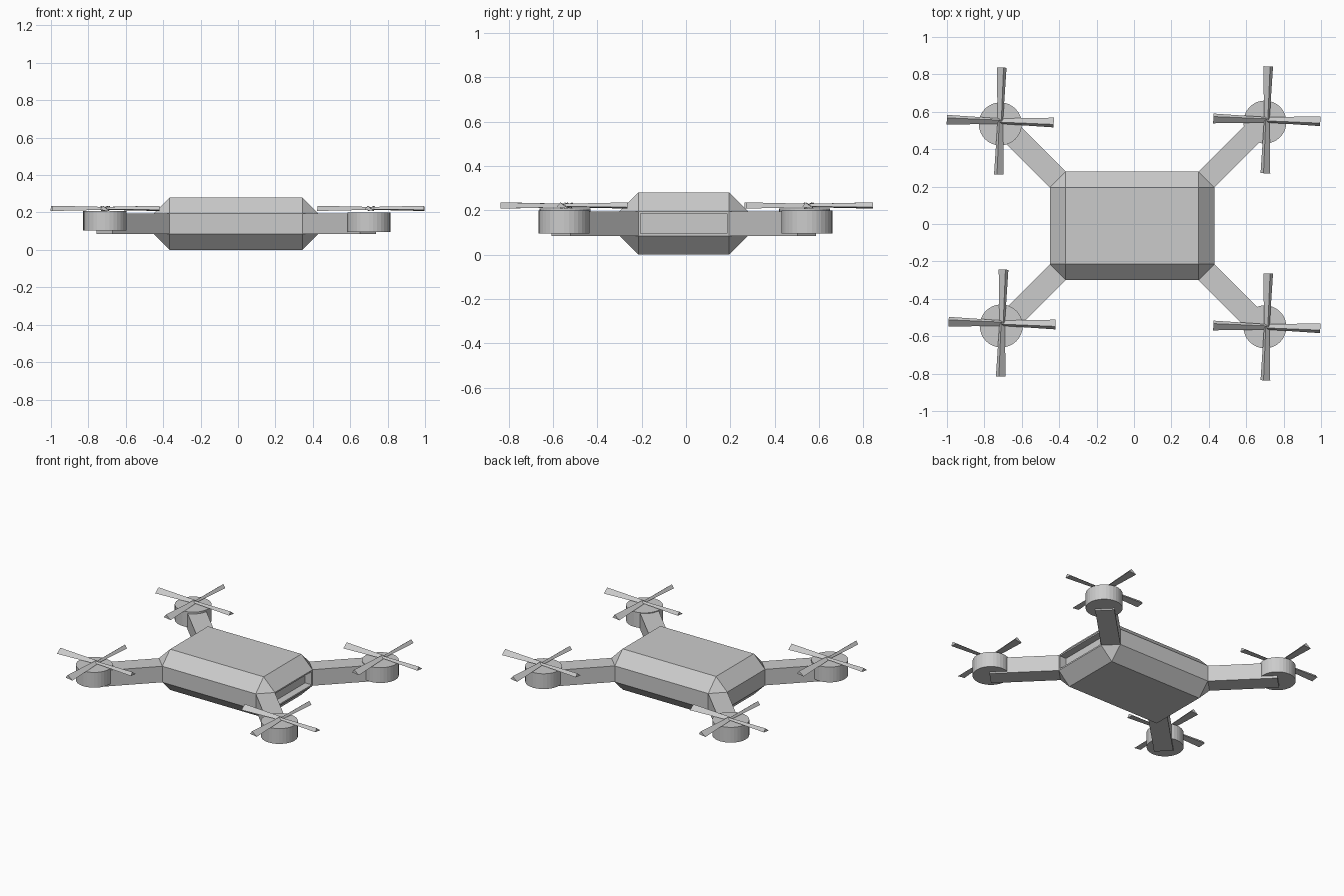
import bpy, bmesh, math
from mathutils import Vector, Matrix

if "Cube" in bpy.data.objects:
    bpy.data.objects.remove(bpy.data.objects["Cube"])


def make_object(name, bm):
    bmesh.ops.recalc_face_normals(bm, faces=bm.faces)
    mesh = bpy.data.meshes.new(name)
    bm.to_mesh(mesh)
    bm.free()
    obj = bpy.data.objects.new(name, mesh)
    bpy.context.collection.objects.link(obj)
    return obj


CX, CY = -0.01, -0.01          # body centre
HX, HY, H = 0.44, 0.29, 0.28   # half width, half depth, height
CH = 0.085                     # chamfer

# Chamfered body with a recessed slot on the right side
bm = bmesh.new()
bmesh.ops.create_cube(bm, size=1, matrix=Matrix.Translation((CX, CY, H / 2))
                      @ Matrix.Diagonal((2 * HX, 2 * HY, H, 1)))
bmesh.ops.bevel(bm, geom=bm.edges[:], offset=CH, segments=1,
                affect='EDGES', profile=0.5)
bm.normal_update()
side = max(bm.faces, key=lambda f: f.calc_center_median().x)
bmesh.ops.inset_region(bm, faces=[side], thickness=0.014)
slot = bmesh.ops.extrude_discrete_faces(bm, faces=[side])['faces'][0]
bmesh.ops.translate(bm, verts=slot.verts[:], vec=(-0.05, 0, 0))
make_object("body", bm)


# Diagonal arm growing from a vertical corner face
def arm(name, sx, sy):
    d = Vector((sx, sy, 0)) * 0.307
    a = Vector((CX + sx * HX, CY + sy * (HY - CH), CH))
    b = Vector((CX + sx * (HX - CH), CY + sy * HY, CH))
    bm = bmesh.new()
    base = bm.faces.new([bm.verts.new(p) for p in (a, b, b + d, a + d)])
    top = bmesh.ops.extrude_face_region(bm, geom=[base])['geom']
    bmesh.ops.translate(bm, vec=(0, 0, H - 2 * CH),
                        verts=[v for v in top if isinstance(v, bmesh.types.BMVert)])
    make_object(name, bm)


# Round motor housing
def motor(name, x, y, z):
    bm = bmesh.new()
    bmesh.ops.create_cone(bm, cap_ends=True, segments=32, radius1=0.115,
                          radius2=0.115, depth=0.105,
                          matrix=Matrix.Translation((x, y, z)))
    make_object(name, bm)


# Four ridged, slightly tapered blades
def rotor(name, x, y):
    section = ((0.026, -0.014), (-0.010, 0.014), (-0.026, -0.008))
    bm = bmesh.new()
    for i in range(4):
        turn = Matrix.Rotation(math.radians(90 * i - 1.5), 3, 'Z')
        rings = []
        for r, s in ((0, 0.55), (0.286, 1)):
            rings.append([bm.verts.new(turn @ Vector((r, u * s, w * s))
                                       + Vector((x, y, 0.222))) for u, w in section])
        root, tip = rings
        bm.faces.new(root)
        bm.faces.new(tip)
        for k in range(3):
            n = (k + 1) % 3
            bm.faces.new((root[k], root[n], tip[n], tip[k]))
    make_object(name, bm)


# name, side signs, motor centre, rotor centre
CORNERS = (
    ("front_left", -1, -1, (-0.71, -0.545, 0.155), (-0.705, -0.53)),
    ("front_right", 1, -1, (0.70, -0.55, 0.148), (0.71, -0.55)),
    ("back_left", -1, 1, (-0.715, 0.535, 0.155), (-0.715, 0.55)),
    ("back_right", 1, 1, (0.70, 0.545, 0.148), (0.71, 0.557)),
)
for name, sx, sy, m, r in CORNERS:
    arm(name + "_arm", sx, sy)
    motor(name + "_motor", *m)
    rotor(name + "_rotor", *r)
